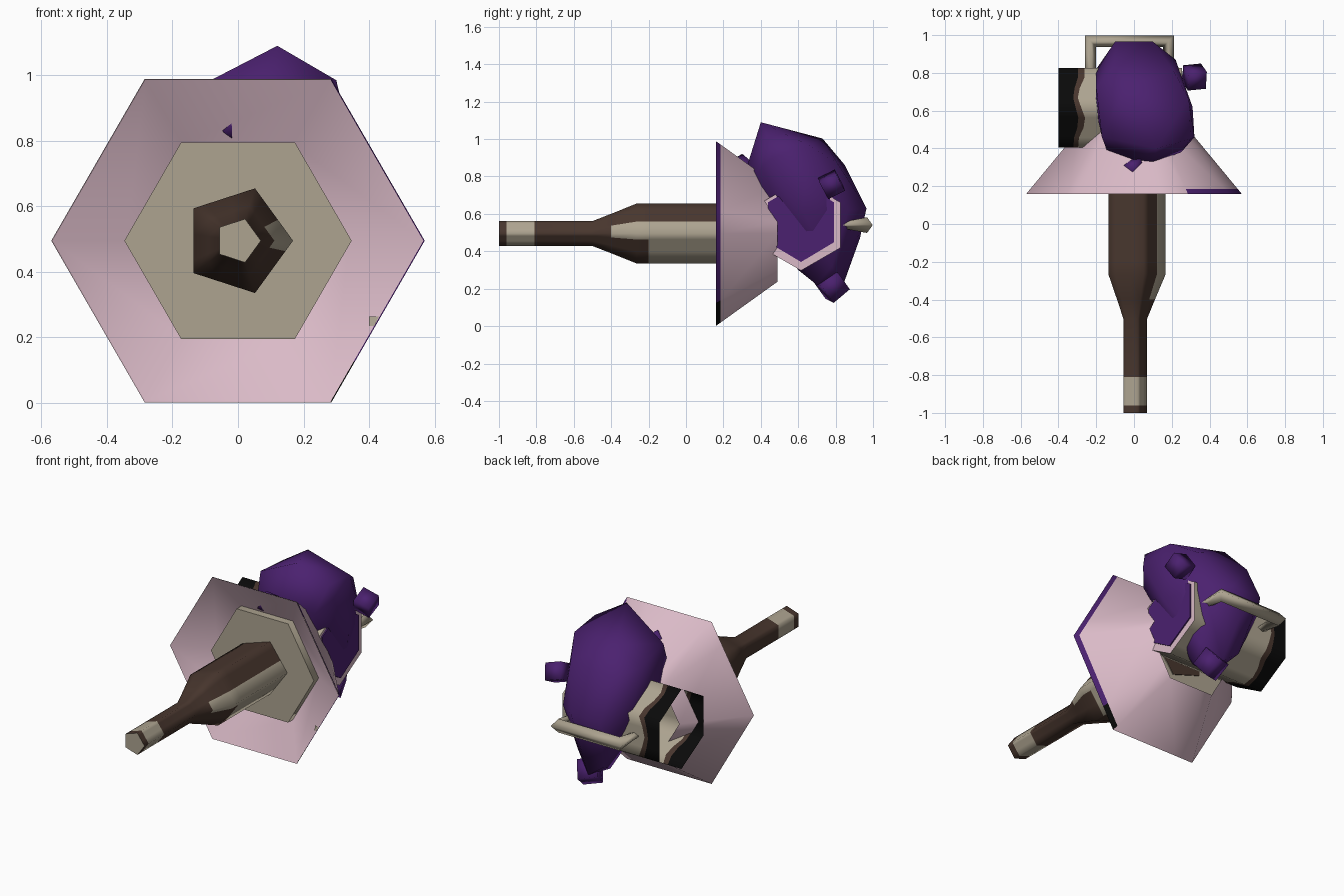
import bpy, bmesh, math
from mathutils import Vector, Euler

if "Cube" in bpy.data.objects:
    bpy.data.objects.remove(bpy.data.objects["Cube"])

CZ = 0.495  # height of the bottle and shade axis


def mat(name, rgb):
    m = bpy.data.materials.new(name)
    m.diffuse_color = (*rgb, 1)
    m.use_nodes = True
    m.node_tree.nodes["Principled BSDF"].inputs["Base Color"].default_value = m.diffuse_color
    return m


PINK = mat("dusty_pink", (0.70, 0.49, 0.57))
TAN = mat("tan", (0.42, 0.37, 0.28))
BROWN = mat("dark_brown", (0.065, 0.037, 0.027))
PURPLE = mat("purple", (0.070, 0.015, 0.160))
BLACK = mat("black", (0.003, 0.003, 0.003))


def finish(bm, name, mats, angle=None):
    bmesh.ops.recalc_face_normals(bm, faces=bm.faces)
    me = bpy.data.meshes.new(name)
    bm.to_mesh(me)
    bm.free()
    for m in mats:
        me.materials.append(m)
    ob = bpy.data.objects.new(name, me)
    bpy.context.collection.objects.link(ob)
    if angle:
        bpy.ops.object.select_all(action='DESELECT')
        ob.select_set(True)
        bpy.context.view_layer.objects.active = ob
        bpy.ops.object.shade_smooth_by_angle(angle=math.radians(angle))
    return ob


def loft(rings, caps=(False, False), colour=None):
    """Skin closed rings; colour(face centre) returns a material index."""
    bm = bmesh.new()
    vs = [[bm.verts.new(p) for p in r] for r in rings]
    n = len(vs[0])
    for a, b in zip(vs, vs[1:]):
        for i in range(n):
            j = (i + 1) % n
            bm.faces.new((a[i], a[j], b[j], b[i]))
    if caps[0]:
        bm.faces.new(vs[0])
    if caps[1]:
        bm.faces.new(vs[-1])
    if colour:
        for f in bm.faces:
            f.material_index = colour(f.calc_center_median())
    return bm


def ring_y(n, r, y, splits=()):
    """Polygon around the y axis; splits add points along each side."""
    pts = [Vector((r * math.cos(2 * math.pi * i / n), y,
                   CZ + r * math.sin(2 * math.pi * i / n))) for i in range(n)]
    return [p.lerp(pts[(i + 1) % n], s)
            for i, p in enumerate(pts) for s in (0, *splits)]


# bottle: five sided, with a label on the right and a collar on the neck
def bottle_colour(c):
    if c.y < -0.99:
        return 1
    if c.y < -0.5:
        return 1 if -0.96 < c.y < -0.81 else 0
    if c.y > -0.2 and c.x > 0.055 and c.z < 0.55:
        return 1
    if -0.36 < c.y and c.x > 0.1 and 0.47 < c.z < 0.55:
        return 1
    return 0


profile = [(-1, .07), (-.96, .07), (-.81, .07), (-.5, .07), (-.4, .111),
           (-.265, .168), (-.2, .168), (.40, .168)]
finish(loft([ring_y(5, r, y, (0.4, 0.8)) for y, r in profile], (True, True),
            bottle_colour), "bottle", [BROWN, TAN], 75)


# shade: six sided cone with a painted edge on its right side
def shade_colour(c):
    if c.y < 0.18 and c.x > 0.3:
        return 1 if c.z > 0.1 else 2
    return 0


finish(loft([ring_y(6, r, y, (0.25,)) for y, r in
             ((.16, .57), (.185, .5494), (.49, .297))], colour=shade_colour),
       "shade", [PINK, PURPLE, BLACK], 65)

# shade lining: shallow funnel closing the wide end
finish(loft([ring_y(6, .566, .162), ring_y(6, .34, .285)]),
       "shade_lining", [PINK], 65)

# hexagonal block in the middle of the shade
finish(loft([ring_y(6, .347, .235), ring_y(6, .347, .395)], (True, True)),
       "inner_block", [TAN], 65)

# small patch on the lining
bm = bmesh.new()
bm.faces.new([bm.verts.new((x, y, z)) for x, y, z in (
    (.40, .166, .235), (.416, .160, .235), (.430, .160, .263), (.40, .172, .263))])
finish(bm, "lining_patch", [TAN])


# mug: six sided, lying on its side, mouth to the left
def ring_x(x, wave=0.0):
    n = 24
    pts = []
    for i in range(6):
        a, b = (Vector((0, math.cos(t), math.sin(t)))
                for t in (math.radians(30 + 60 * i), math.radians(90 + 60 * i)))
        for k in range(4):
            p = a.lerp(b, k / 4) * 0.243
            dx = wave * math.sin(len(pts) * 2 * math.pi * 5 / n + 1)
            pts.append((x + dx, 0.615 + p.y, 0.54 + p.z))
    return pts


bm = loft([ring_x(-.40), ring_x(-.308, .014), ring_x(-.278, .02), ring_x(.255)],
          (False, True))
for f in bm.faces:
    x = f.calc_center_median().x
    f.material_index = (3 if x > .2 else 0 if x < -.33
                        else 1 if x < -.25 else 2)
finish(bm, "mug", [BLACK, BROWN, TAN, PINK], 65)

# purple panel on the mug base, leaving a pink rim
ring = [(0.615 + .205 * math.cos(math.radians(30 + 60 * i)),
         0.555 + .212 * math.sin(math.radians(30 + 60 * i))) for i in range(6)]
finish(loft([[(x, y, z) for y, z in ring] for x in (.254, .262)],
            (False, True)), "mug_base_panel", [PURPLE])

# mug handle: square loop with a diamond section, thinning at both ends
path = [((-.23, .81), (1, 0), .012), ((-.23, .968), (1, -1), .042),
        ((.183, .968), (-1, -1), .042), ((.183, .81), (-1, 0), .012)]
rings = []
for (x, y), (ix, iy), h in path:
    d = 0.03
    rings.append([(x + ix * d, y + iy * d, .54), (x, y, .54 + h),
                  (x - ix * d, y - iy * d, .54), (x, y, .54 - h)])
finish(loft(rings), "mug_handle", [TAN], 130)

# boulder: rough convex lump passing through the mug
lump = [(.12, .40, 1.09), (-.17, .46, .94), (.30, .45, .985), (.32, .46, .90),
        (-.04, .73, 1.003), (.29, .66, .965), (-.20, .72, .90), (.21, .81, .87),
        (-.10, .85, .86), (0, .34, .86), (.1, .325, .85), (.25, .38, .82),
        (-.14, .38, .80), (.1, .44, .62), (-.10, .965, .63), (.1, .965, .63),
        (.22, .87, .62), (-.20, .82, .62), (.02, .93, .47), (.31, .62, .62),
        (-.20, .60, .62), (.1, .50, .45), (.08, .60, .30), (.02, .70, .22),
        (.14, .70, .22), (.07, .84, .22), (.18, .78, .32), (-.04, .85, .30)]
bm = bmesh.new()
for p in lump:
    bm.verts.new(p)
res = bmesh.ops.convex_hull(bm, input=bm.verts)
bmesh.ops.delete(bm, geom=list({g for g in res["geom_interior"]
                                if isinstance(g, bmesh.types.BMVert)}),
                 context='VERTS')
finish(bm, "boulder", [PURPLE], 60)

# small nuggets around the boulder
for k, (pos, size, rot) in enumerate([
        ((.32, .778, .758), .1, (.5, .3, .1)),
        ((.10, .78, .215), .115, (.7, .2, .4)),
        ((-.005, .298, .855), .078, (.6, .5, .7))]):
    bm = bmesh.new()
    bmesh.ops.create_cube(bm, size=size)
    bmesh.ops.rotate(bm, verts=bm.verts, matrix=Euler(rot).to_matrix())
    bmesh.ops.translate(bm, verts=bm.verts, vec=pos)
    finish(bm, f"nugget_{k + 1}", [PURPLE], 100)
